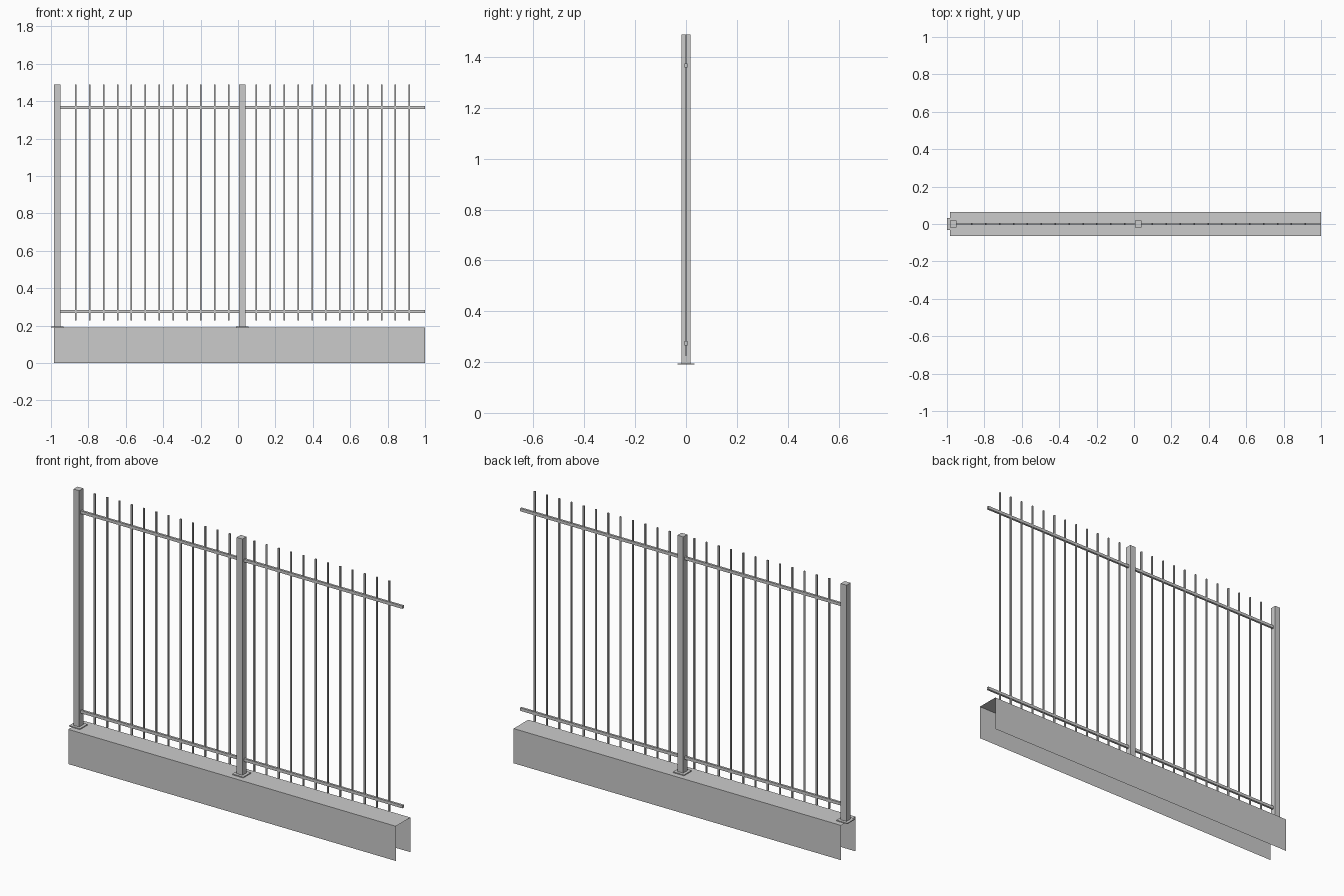
import bpy

if "Cube" in bpy.data.objects:
    bpy.data.objects.remove(bpy.data.objects["Cube"])


def mesh_object(name, verts, faces):
    mesh = bpy.data.meshes.new(name)
    mesh.from_pydata(verts, [], faces)
    mesh.update()
    obj = bpy.data.objects.new(name, mesh)
    bpy.context.collection.objects.link(obj)
    return obj


def box(name, x0, x1, y0, y1, z0, z1):
    verts = [(x, y, z) for x in (x0, x1) for y in (y0, y1) for z in (z0, z1)]
    faces = [(0, 1, 3, 2), (4, 6, 7, 5), (0, 4, 5, 1),
             (2, 3, 7, 6), (0, 2, 6, 4), (1, 5, 7, 3)]
    return mesh_object(name, verts, faces)


BASE_TOP = 0.19
TOP = 1.488
POSTS = (-0.967, 0.022)
POST_HALF = 0.0175

# Low wall: an open sheet with no ends and no underside
profile = [(-0.063, 0), (-0.063, BASE_TOP), (0.063, BASE_TOP), (0.063, 0)]
verts = [(x, y, z) for x in (-0.984, 1.0) for y, z in profile]
mesh_object("base_wall", verts, [(i, i + 4, i + 5, i + 1) for i in range(3)])

# Square posts on thin foot plates
for n, px in enumerate(POSTS, 1):
    box(f"foot_plate_{n}", px - 0.033, px + 0.033, -0.033, 0.033,
        BASE_TOP, BASE_TOP + 0.005)
    box(f"post_{n}", px - POST_HALF, px + POST_HALF, -POST_HALF, POST_HALF,
        BASE_TOP + 0.005, TOP)

# Rails running between the posts and on to the open end
bays = [(POSTS[0] + POST_HALF, POSTS[1] - POST_HALF), (POSTS[1] + POST_HALF, 1.0)]
for bay, (x0, x1) in enumerate(bays, 1):
    for label, z in (("lower", 0.274), ("upper", 1.366)):
        box(f"{label}_rail_{bay}", x0, x1, -0.006, 0.006, z - 0.008, z + 0.008)

# Evenly spaced pickets, leaving out the one where the middle post stands
for k in range(25):
    if k != 12:
        x = -0.867 + 0.0743 * k
        box(f"picket_{k + 1}", x - 0.004, x + 0.004, -0.004, 0.004, 0.226, TOP)
